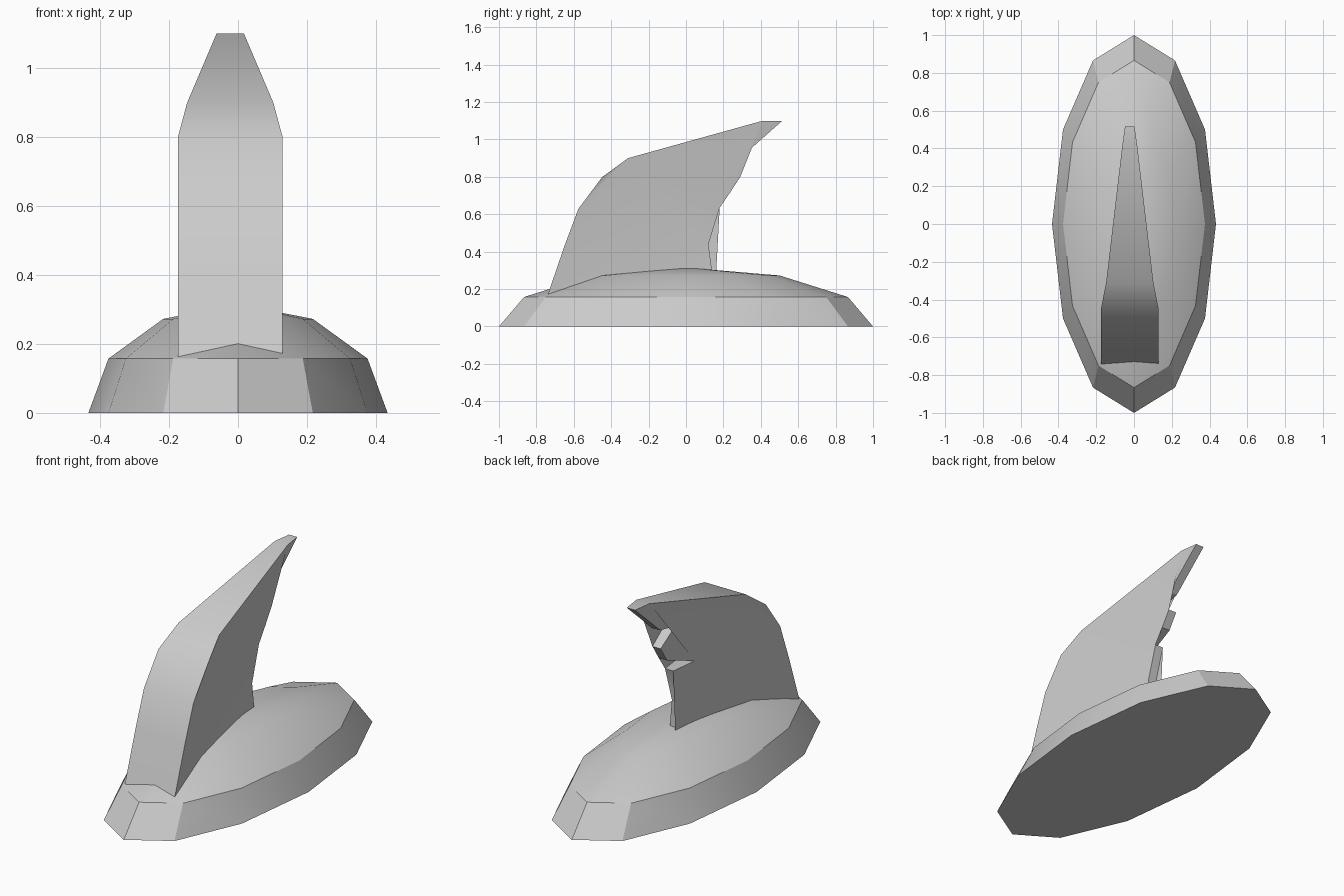
import bpy, bmesh
from mathutils import Vector

if "Cube" in bpy.data.objects:
    bpy.data.objects.remove(bpy.data.objects["Cube"])


def finish(name, bm):
    bmesh.ops.recalc_face_normals(bm, faces=bm.faces[:])
    mesh = bpy.data.meshes.new(name)
    bm.to_mesh(mesh)
    bm.free()
    obj = bpy.data.objects.new(name, mesh)
    bpy.context.collection.objects.link(obj)
    bpy.ops.object.select_all(action='DESELECT')
    obj.select_set(True)
    bpy.context.view_layer.objects.active = obj
    bpy.ops.object.shade_smooth_by_angle()
    return obj


# Base: upper half of a stretched low-poly sphere, closed underneath
bm = bmesh.new()
bmesh.ops.create_uvsphere(bm, u_segments=12, v_segments=6, radius=1)
low = [v for v in bm.verts if v.co.z < -0.01]
bmesh.ops.delete(bm, geom=low, context='VERTS')
bmesh.ops.holes_fill(bm, edges=[e for e in bm.edges if e.is_boundary], sides=0)
bmesh.ops.scale(bm, vec=Vector((0.434, 1, 0.315)), verts=bm.verts[:])
finish("dome_base", bm)

# Fin: side outline (y, z, half thickness), front edge up, then jagged back edge down
outline = [
    (-0.77, 0.08, 0.152), (-0.65, 0.43, 0.152), (-0.575, 0.63, 0.152),
    (-0.447, 0.80, 0.152), (-0.31, 0.90, 0.125), (0.41, 1.10, 0.04),
    (0.515, 1.10, 0.025), (0.295, 0.905, 0.025), (0.17, 0.88, 0.03),
    (0.29, 0.80, 0.025), (0.235, 0.715, 0.025), (0.02, 0.635, 0.045),
    (0.18, 0.635, 0.025), (0.12, 0.44, 0.025), (0.145, 0.25, 0.025),
    (0.15, 0.08, 0.025),
]
CENTRE = -0.0225
bm = bmesh.new()
sides = [[bm.verts.new((CENTRE + s * h, y, z)) for y, z, h in outline]
         for s in (-1, 1)]
left, right = sides
n = len(outline)
for i in range(n):
    j = (i + 1) % n
    bm.faces.new((left[i], left[j], right[j], right[i]))
caps = [bm.faces.new(left), bm.faces.new(right)]
bmesh.ops.triangulate(bm, faces=caps, ngon_method='BEAUTY')
finish("jagged_fin", bm)
